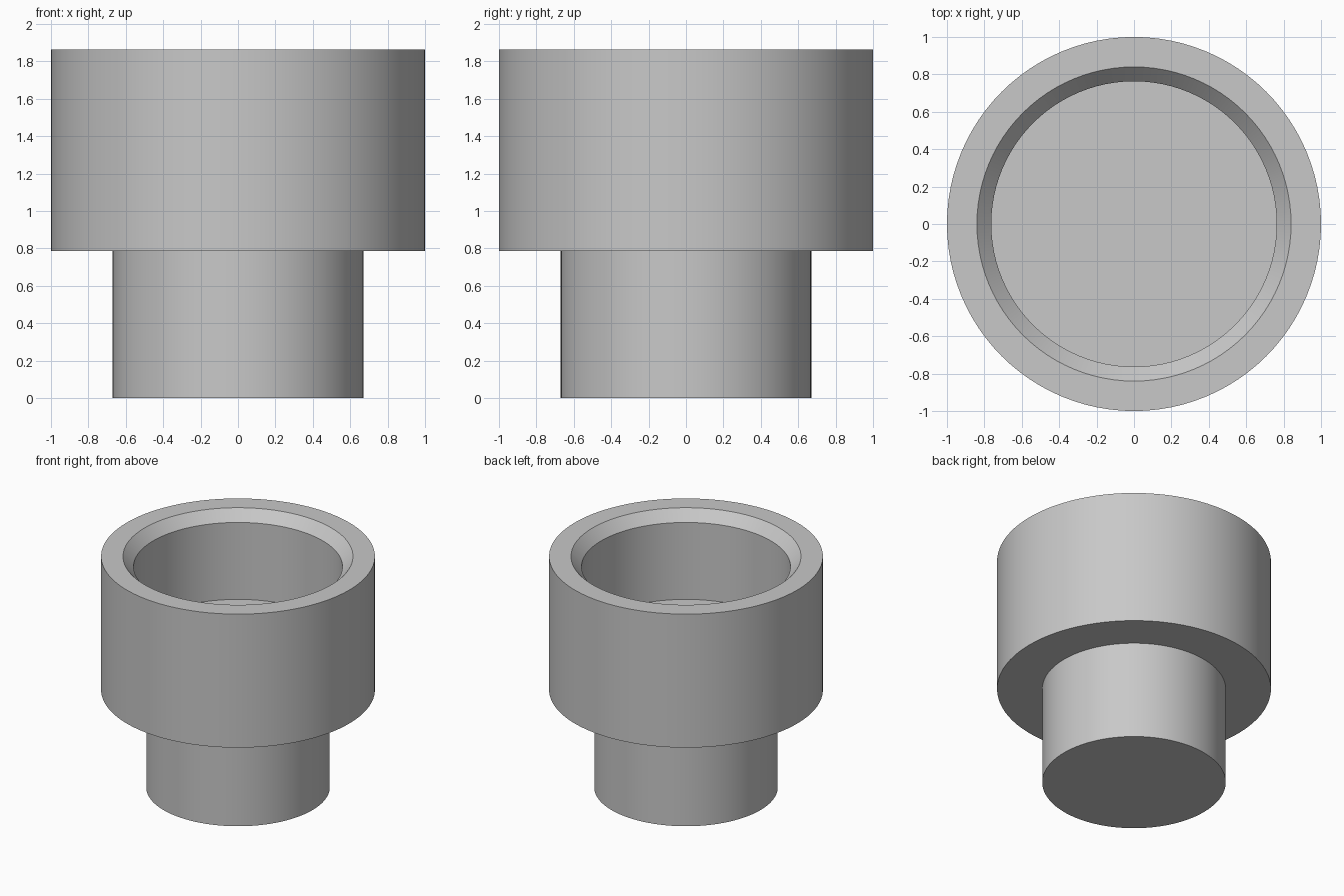
import bpy
import bmesh
import math

if "Cube" in bpy.data.objects:
    bpy.data.objects.remove(bpy.data.objects["Cube"])

SEGMENTS = 96

# Single plain grey finish
grey = bpy.data.materials.new("light grey")
grey.diffuse_color = (0.58, 0.58, 0.58, 1.0)
grey.use_nodes = True
grey.node_tree.nodes["Principled BSDF"].inputs["Base Color"].default_value = grey.diffuse_color


def lathe(name, profile):
    """Turn a (radius, height) profile around z, capping both ends flat."""
    bm = bmesh.new()
    rings = []
    for r, z in profile:
        rings.append([bm.verts.new((r * math.cos(a), r * math.sin(a), z))
                      for a in (2 * math.pi * i / SEGMENTS for i in range(SEGMENTS))])
    for low, high in zip(rings, rings[1:]):
        for i in range(SEGMENTS):
            j = (i + 1) % SEGMENTS
            bm.faces.new((low[i], low[j], high[j], high[i]))
    bm.faces.new(rings[0][::-1])
    bm.faces.new(rings[-1])
    bmesh.ops.recalc_face_normals(bm, faces=bm.faces)
    mesh = bpy.data.meshes.new(name)
    bm.to_mesh(mesh)
    bm.free()
    mesh.materials.append(grey)
    obj = bpy.data.objects.new(name, mesh)
    bpy.context.collection.objects.link(obj)
    bpy.ops.object.select_all(action='DESELECT')
    obj.select_set(True)
    bpy.context.view_layer.objects.active = obj
    bpy.ops.object.shade_smooth_by_angle(angle=math.radians(30))
    return obj


# Stepped socket: narrow solid spigot, wide collar, chamfered blind bore
lathe("stepped_socket", [
    (0.67, 0.0),     # spigot base
    (0.67, 0.787),   # spigot top
    (1.0, 0.787),    # collar underside
    (1.0, 1.863),    # collar rim
    (0.84, 1.863),   # chamfer outer edge
    (0.763, 1.78),   # chamfer inner edge
    (0.763, 1.16),   # bore floor
])
